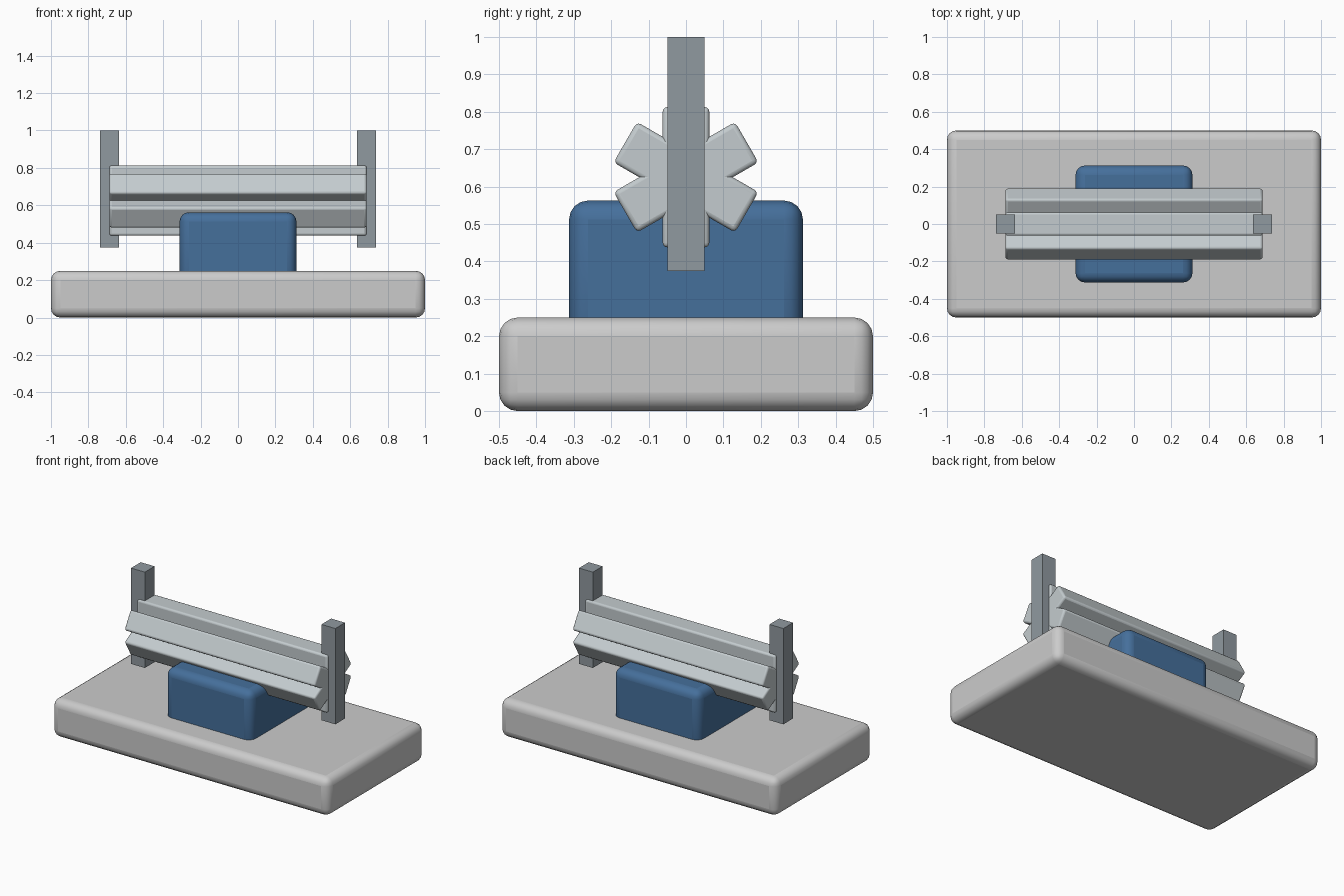
import bpy
from math import radians

if "Cube" in bpy.data.objects:
    bpy.data.objects.remove(bpy.data.objects["Cube"])


def material(name, color):
    mat = bpy.data.materials.new(name)
    mat.diffuse_color = color
    mat.use_nodes = True
    mat.node_tree.nodes["Principled BSDF"].inputs["Base Color"].default_value = mat.diffuse_color
    return mat


def box(name, size, loc, bevel=0, segments=4, tilt=0, mat=None):
    bpy.ops.mesh.primitive_cube_add(size=1, location=loc)
    ob = bpy.context.object
    ob.name = name
    ob.scale = size
    bpy.ops.object.transform_apply(location=False, rotation=False, scale=True)
    ob.rotation_euler.x = radians(tilt)
    if bevel:
        mod = ob.modifiers.new("Bevel", 'BEVEL')
        mod.width = bevel
        mod.segments = segments
        bpy.ops.object.shade_smooth_by_angle(angle=radians(35))
    if mat:
        ob.data.materials.append(mat)
    return ob


blue = material("blue", (0.06, 0.16, 0.33, 1))
grey = material("steel", (0.28, 0.32, 0.35, 1))
light = material("light_steel", (0.55, 0.6, 0.62, 1))

# Base slab and the block sunk into it
box("base", (2, 1, 0.25), (0, 0, 0.125), 0.05)
box("center_block", (0.625, 0.625, 0.375), (0, 0, 0.375), 0.05, mat=blue)

# Roller: three crossed bars around one axis
for i in range(3):
    box(f"roller_bar_{i + 1}", (1.375, 0.125, 0.375), (0, 0, 0.625),
        0.0125, 3, tilt=60 * i, mat=light)

# End posts
for side, s in (("left", -1), ("right", 1)):
    box(f"{side}_post", (0.1, 0.1, 0.625), (s * 0.6875, 0, 0.6875), mat=grey)
